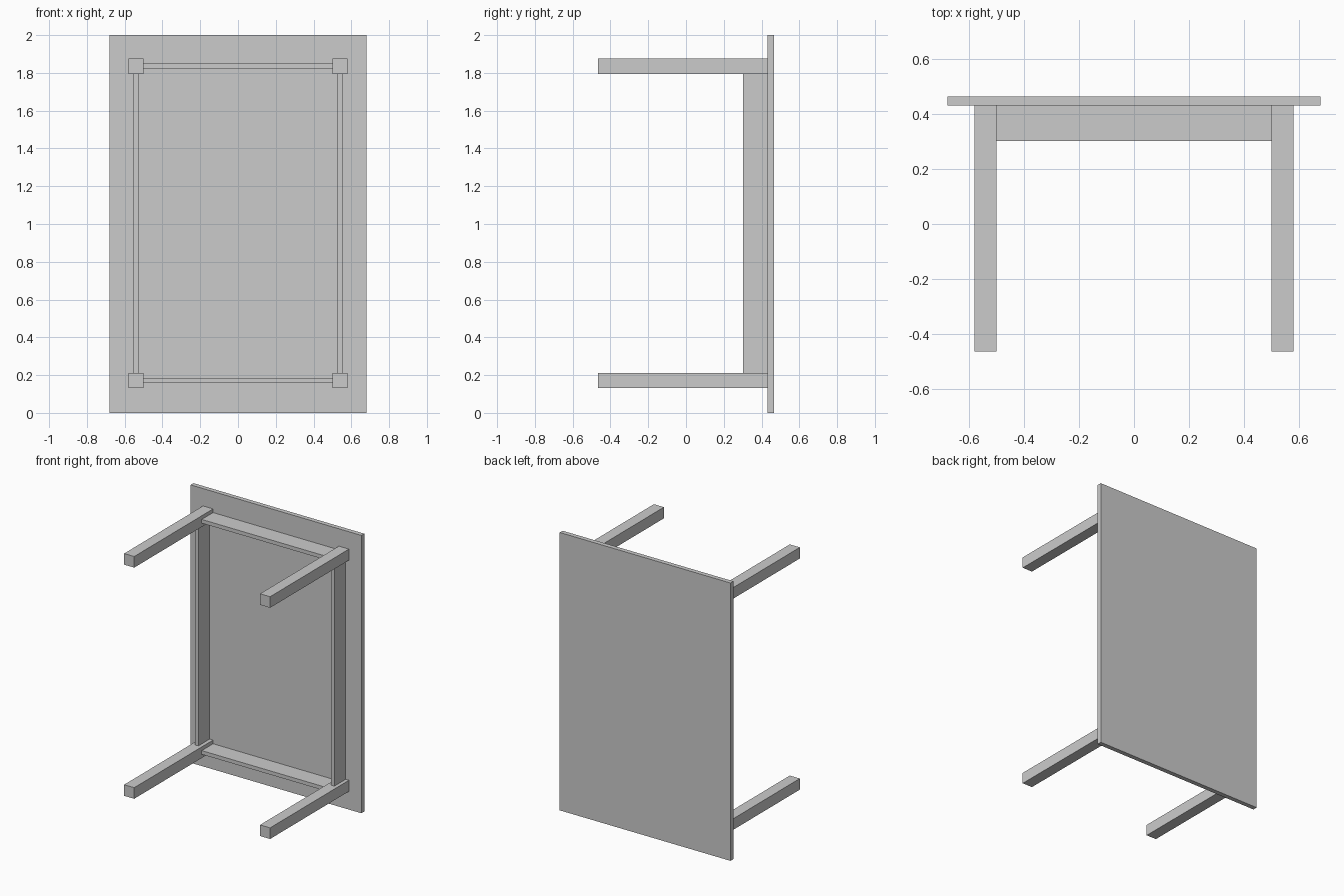
import bpy

if "Cube" in bpy.data.objects:
    bpy.data.objects.remove(bpy.data.objects["Cube"])


def box(name, x, y, z):
    """Axis-aligned box from (min, max) ranges."""
    bpy.ops.mesh.primitive_cube_add(size=1, location=[(a + b) / 2 for a, b in (x, y, z)])
    ob = bpy.context.object
    ob.name = name
    ob.scale = [b - a for a, b in (x, y, z)]
    bpy.ops.object.transform_apply(location=False, rotation=False, scale=True)
    return ob


TOP_Y = 0.432                       # underside of the table top
LEG_Z = {"lower": (0.131, 0.211), "upper": (1.795, 1.875)}
APRON_Y = (0.303, TOP_Y)

# Table top, standing on its short edge
box("table_top", (-0.68, 0.68), (TOP_Y, 0.465), (0, 2))

# Legs and the long aprons between them, mirrored left and right
for side, s in (("left", -1), ("right", 1)):
    leg_x = sorted((s * 0.501, s * 0.581))
    for level, z in LEG_Z.items():
        box(f"{level}_{side}_leg", leg_x, (-0.465, TOP_Y), z)
    box(f"{side}_long_apron", sorted((s * 0.528, s * 0.555)), APRON_Y,
        (LEG_Z["lower"][1], LEG_Z["upper"][0]))

# Short aprons between the left and right legs
for level, z in LEG_Z.items():
    mid = sum(z) / 2
    box(f"{level}_short_apron", (-0.501, 0.501), APRON_Y, (mid - 0.0135, mid + 0.0135))
